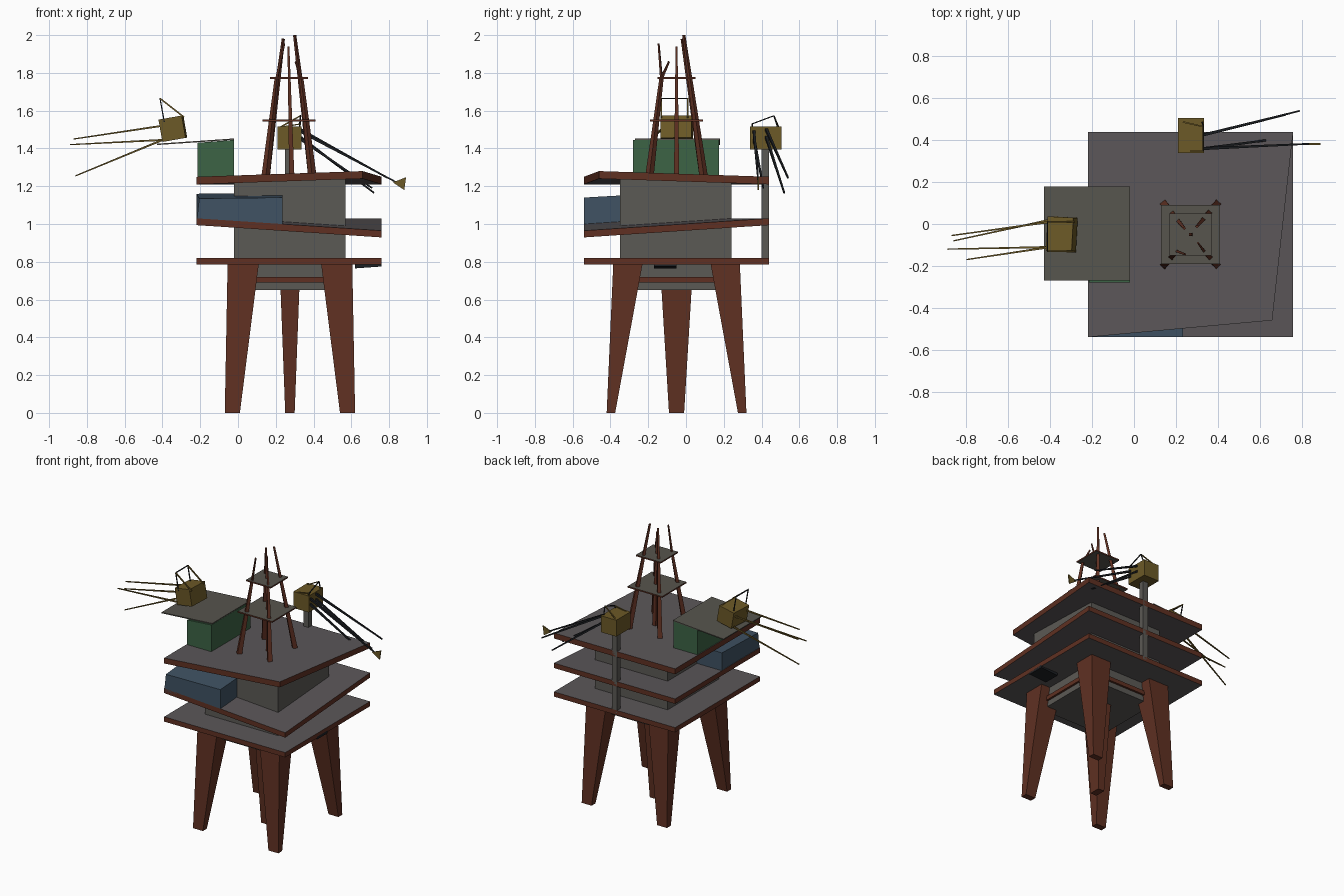
import bpy, bmesh
from math import radians
from mathutils import Vector, Matrix

if "Cube" in bpy.data.objects:
    bpy.data.objects.remove(bpy.data.objects["Cube"])


def mat(name, rgb):
    m = bpy.data.materials.new(name)
    m.diffuse_color = (*rgb, 1)
    m.use_nodes = True
    m.node_tree.nodes["Principled BSDF"].inputs["Base Color"].default_value = m.diffuse_color
    return m


RED = mat("rust_red", (0.115, 0.030, 0.016))
DECK = mat("deck_grey", (0.105, 0.095, 0.10))
WALL = mat("wall_grey", (0.105, 0.100, 0.09))
PLATE = mat("plate_grey", (0.095, 0.09, 0.075))
GREEN = mat("green", (0.045, 0.125, 0.06))
BLUE = mat("blue", (0.05, 0.085, 0.125))
YELLOW = mat("yellow", (0.15, 0.10, 0.02))
DARK = mat("dark_steel", (0.012, 0.014, 0.017))


def prism(name, bottom, top, material, side=None):
    """Closed solid between two matching loops; optional other material on the sides."""
    bm = bmesh.new()
    b = [bm.verts.new(p) for p in bottom]
    t = [bm.verts.new(p) for p in top]
    n = len(b)
    bm.faces.new(b[::-1])
    bm.faces.new(t)
    for i in range(n):
        f = bm.faces.new((b[i], b[(i + 1) % n], t[(i + 1) % n], t[i]))
        f.material_index = 1 if side else 0
    bmesh.ops.recalc_face_normals(bm, faces=bm.faces)
    me = bpy.data.meshes.new(name)
    bm.to_mesh(me)
    bm.free()
    me.materials.append(material)
    if side:
        me.materials.append(side)
    ob = bpy.data.objects.new(name, me)
    bpy.context.collection.objects.link(ob)
    return ob


def rect(x0, x1, y0, y1, z):
    return [(x0, y0, z), (x1, y0, z), (x1, y1, z), (x0, y1, z)]


def box(name, x0, x1, y0, y1, z0, z1, material, side=None):
    return prism(name, rect(x0, x1, y0, y1, z0), rect(x0, x1, y0, y1, z1), material, side)


def slab(name, corners, t, material, side=None):
    return prism(name, [(x, y, z - t) for x, y, z in corners], corners, material, side)


def rod(name, a, b, r0, r1, material):
    """Square tapered bar from a to b."""
    a, b = Vector(a), Vector(b)
    q = (b - a).to_track_quat('Z', 'Y')
    sq = [(-1, -1), (1, -1), (1, 1), (-1, 1)]
    return prism(name, [a + q @ Vector((x * r0, y * r0, 0)) for x, y in sq],
                 [b + q @ Vector((x * r1, y * r1, 0)) for x, y in sq], material)


CX, CY = 0.275, -0.05

# splayed corner legs and centre column
for sx in (-1, 1):
    for sy in (-1, 1):
        def ring(xi, xo, yi, yo, z):
            return rect(CX + sx * xi, CX + sx * xo, CY + sy * yi, CY + sy * yo, z)
        prism("corner_leg", ring(0.265, 0.345, 0.325, 0.37, 0),
              ring(0.165, 0.33, 0.18, 0.335, 0.79), RED)
prism("centre_column", rect(0.25, 0.30, -0.09, -0.01, 0),
      rect(0.225, 0.325, -0.13, 0.03, 0.66), RED)

# underdeck block with red band
box("underdeck_block", CX - .26, CX + .26, CY - .26, CY + .26, 0.65, 0.79, WALL)
box("underdeck_band", CX - .275, CX + .275, CY - .275, CY + .275, 0.69, 0.72, RED)

# decks, the upper two with a bent front right corner
slab("lower_deck", rect(-.22, .76, -.54, .44, .82), .035, DECK, RED)
slab("middle_deck", [(-.22, -.54, 1.03), (.76, -.54, .965), (.76, .44, 1.03), (-.22, .44, 1.03)],
     .036, DECK, RED)
slab("upper_deck", [(-.22, -.54, 1.25), (.66, -.46, 1.28), (.76, .44, 1.25), (-.22, .44, 1.25)],
     .04, DECK, RED)
slab("torn_deck_plate", [(.62, -.17, .785), (.76, -.17, .795), (.76, -.05, .795), (.62, -.05, .785)],
     .02, DARK)

# core housing
box("core_housing", -.02, .57, -.35, .24, .80, 1.235, WALL)

# blue cabin with a sloped top, green cabin with the landing plate
prism("blue_cabin", rect(-.22, .235, -.54, -.10, 1.0),
      [(-.205, -.54, 1.135), (.235, -.54, 1.14), (.235, -.36, 1.16), (.235, -.10, 1.16),
       (-.22, -.10, 1.16), (-.22, -.36, 1.16)][:1] +
      [(.235, -.54, 1.14), (.235, -.10, 1.165), (-.22, -.10, 1.16)], BLUE)
prism("green_cabin", rect(-.215, -.02, -.28, .175, 1.24),
      [(-.215, -.28, 1.43), (-.02, -.28, 1.445), (-.02, .175, 1.445), (-.215, .175, 1.43)], GREEN)
slab("landing_plate", [(-.43, -.27, 1.425), (-.02, -.27, 1.453), (-.02, .18, 1.453), (-.43, .18, 1.425)],
     .007, PLATE)

# derrick: four tapered legs, drill string and two platforms
tops = {(-1, -1): (.245, -.145, 1.955), (1, -1): (.305, -.09, 1.86),
        (-1, 1): (.24, -.02, 1.98), (1, 1): (.30, -.012, 2.0)}
for (sx, sy), top in tops.items():
    base = Vector((.27 + sx * .125, CY + sy * .145, 1.24))
    if sy < 0:
        # front legs are kinked at the upper platform
        knee = Vector((.27 + sx * .065, CY - .08, 1.77))
        rod("derrick_leg", base, knee, .016, .008, RED)
        rod("derrick_leg_tip", knee, top, .006, .004, RED)
    else:
        rod("derrick_leg", base, top, .016, .006, RED)
rod("drill_string", (.285, CY, 1.24), (.267, CY, 1.94), .014, .005, RED)
for r, z in ((.14, 1.547), (.10, 1.772)):
    box("derrick_platform", .27 - r, .27 + r, CY - r, CY + r, z - .005, z + .005, PLATE, RED)

# left crane: tilted cab, frame and boom bars
cab = box("left_crane_cab", -.0625, .0625, -.083, .083, -.06, .06, YELLOW)
cab.matrix_world = (Matrix.Translation((-.345, -.05, 1.505)) @
                    Matrix.Rotation(radians(-10), 4, 'Y') @ Matrix.Rotation(radians(-3), 4, 'Z'))
for y in (-.13, .01):
    rod("left_crane_frame", (-.285, y, 1.565), (-.413, y, 1.665), .004, .004, YELLOW)
    rod("left_crane_frame", (-.39, y, 1.54), (-.413, y, 1.665), .003, .003, DARK)
rod("left_crane_frame_bar", (-.413, -.13, 1.665), (-.413, .01, 1.665), .003, .003, DARK)
for a, b in (((-.40, .01, 1.52), (-.87, -.055, 1.45)), ((-.40, -.11, 1.52), (-.80, -.17, 1.46)),
             ((-.40, .02, 1.445), (-.86, -.08, 1.255)), ((-.40, -.11, 1.445), (-.89, -.12, 1.42))):
    rod("left_crane_boom", a, b, .005, .003, YELLOW)

# back crane: post, cab, frame, boom bars and hook plate
box("back_crane_post", .25, .29, .40, .44, .80, 1.41, WALL)
box("back_crane_cab", .21, .335, .34, .505, 1.395, 1.515, YELLOW)
peaks = ((.33, .35, 1.53), (.33, .465, 1.573))
for p, y in zip(peaks, (.35, .49)):
    rod("back_crane_frame", (.22, y, 1.51), p, .004, .003, YELLOW)
    rod("back_crane_frame", (.325, y, 1.50), p, .003, .003, DARK)
rod("back_crane_frame_bar", *peaks, .003, .003, DARK)
for a, b in (((.33, .425, 1.50), (.79, .54, 1.245)), ((.33, .425, 1.46), (.72, .52, 1.165)),
             ((.33, .36, 1.49), (.84, .383, 1.22)), ((.33, .36, 1.45), (.71, .41, 1.19))):
    rod("back_crane_boom", a, b, .007, .004, DARK)
hook = [(.82, 1.22), (.88, 1.18), (.89, 1.248)]
prism("hook_plate", [(x, .378, z) for x, z in hook], [(x, .386, z) for x, z in hook], YELLOW)
